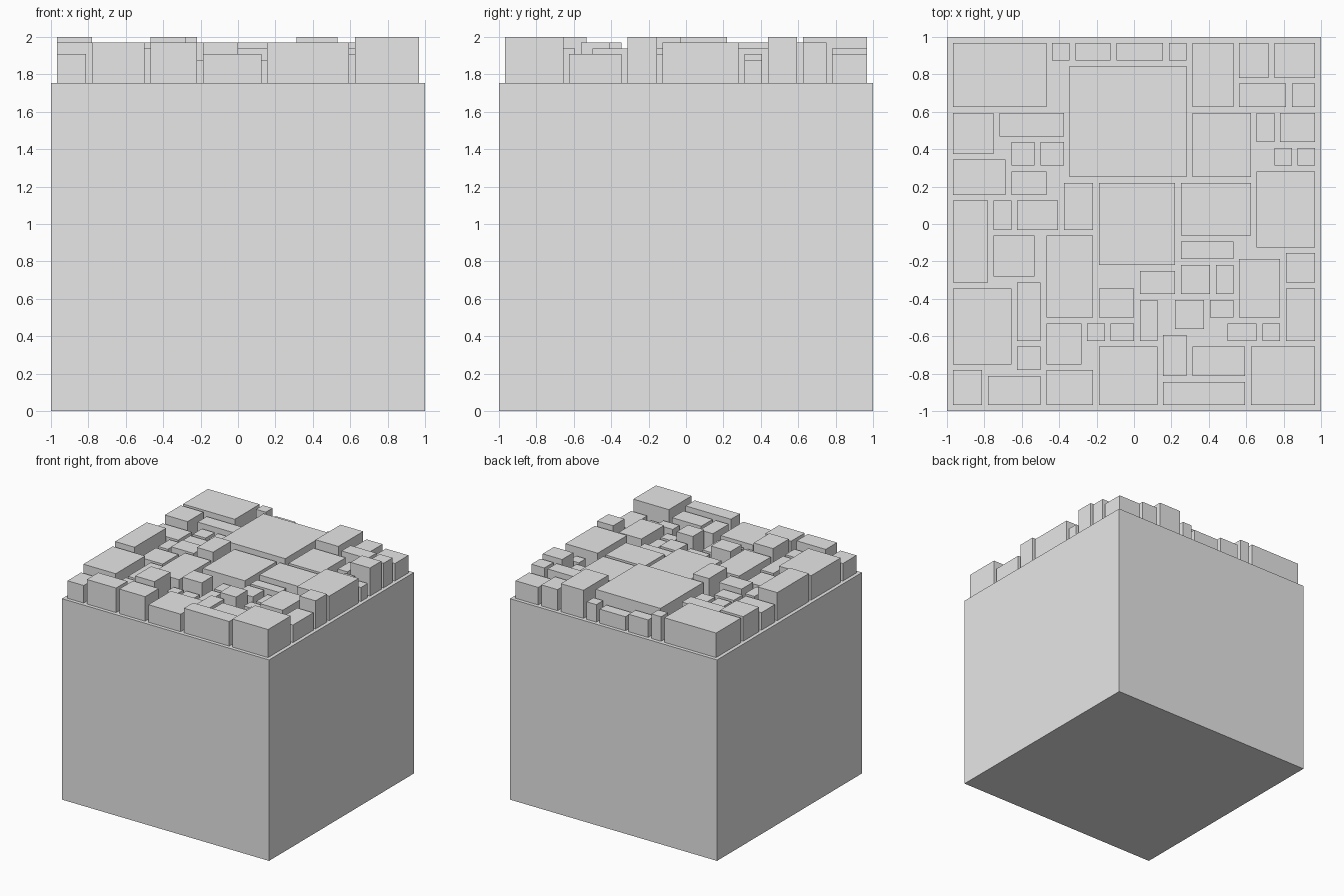
import bpy
import bmesh
from mathutils import Matrix, Vector

default_cube = bpy.data.objects.get("Cube")
if default_cube:
    bpy.data.objects.remove(default_cube, do_unlink=True)

# The top is laid out on a square grid of cells, counted from the left and from the back
CELL = 2 / 64
BASE_TOP = 1.755
STEP = (2 - BASE_TOP) / 8

# Single plain colour
grey = bpy.data.materials.new("plain grey")
grey.use_nodes = True
grey_colour = (0.8, 0.8, 0.8, 1)
grey.diffuse_color = grey_colour
grey.node_tree.nodes["Principled BSDF"].inputs["Base Color"].default_value = grey_colour


def add_box(bm, low, high):
    """Add a box between two opposite corners."""
    low, high = Vector(low), Vector(high)
    size = Matrix.Diagonal((high - low).to_4d())
    bmesh.ops.create_cube(bm, size=1, matrix=Matrix.Translation((low + high) / 2) @ size)


def make_object(name, bm):
    """Turn a finished bmesh into a grey object in the scene."""
    mesh = bpy.data.meshes.new(name)
    bm.to_mesh(mesh)
    bm.free()
    mesh.materials.append(grey)
    scene_object = bpy.data.objects.new(name, mesh)
    bpy.context.scene.collection.objects.link(scene_object)
    return scene_object


def make_blocks(name, level, cells):
    """Raise blocks to one level; each is (left, right, back, front) in cells."""
    bm = bmesh.new()
    top = BASE_TOP + level * STEP
    for left, right, back, front in cells:
        add_box(bm,
                (left * CELL - 1, 1 - front * CELL, BASE_TOP),
                (right * CELL - 1, 1 - back * CELL, top))
    make_object(name, bm)


# Solid body
body = bmesh.new()
add_box(body, (-1, -1, 0), (1, 1, BASE_TOP))
make_object("body", body)

# Raised blocks, from the lowest tier to the highest
make_blocks("lowest_blocks", 4, [
    (29, 37, 1, 4), (60, 63, 19, 22), (33, 39, 40, 44), (46, 49, 39, 44),
    (33, 36, 45, 52), (45, 49, 45, 48), (24, 27, 49, 52), (28, 32, 49, 52),
    (54, 57, 49, 52),
])

make_blocks("low_blocks", 5, [
    (22, 28, 1, 4), (38, 41, 1, 4), (56, 63, 1, 7), (11, 15, 18, 22),
    (16, 20, 18, 22), (1, 10, 21, 27), (11, 17, 23, 27), (53, 56, 13, 18),
    (56, 59, 19, 22), (8, 11, 28, 33), (8, 15, 34, 41), (40, 49, 35, 38),
    (40, 45, 39, 44), (12, 16, 42, 52), (58, 63, 43, 52), (48, 53, 49, 52),
    (12, 16, 53, 57), (26, 36, 53, 63), (1, 6, 57, 63),
])

make_blocks("middle_blocks", 6, [
    (50, 55, 1, 7), (9, 20, 13, 17), (42, 52, 13, 24), (12, 19, 28, 33),
    (26, 39, 25, 39), (40, 52, 25, 34), (17, 25, 34, 48), (50, 57, 38, 48),
    (37, 41, 51, 58), (42, 51, 53, 58),
])

make_blocks("high_blocks", 7, [
    (1, 17, 1, 12), (18, 21, 1, 4), (50, 58, 8, 12), (59, 63, 8, 12),
    (21, 41, 5, 24), (1, 8, 13, 20), (53, 63, 23, 36), (1, 11, 43, 56),
    (26, 32, 43, 48), (39, 44, 45, 50), (7, 16, 58, 63), (17, 25, 57, 63),
    (37, 51, 59, 63),
])

make_blocks("highest_blocks", 8, [
    (42, 49, 1, 12), (57, 63, 13, 18), (1, 7, 28, 42), (20, 25, 25, 33),
    (58, 63, 37, 42), (17, 23, 49, 56), (52, 63, 53, 63),
])
